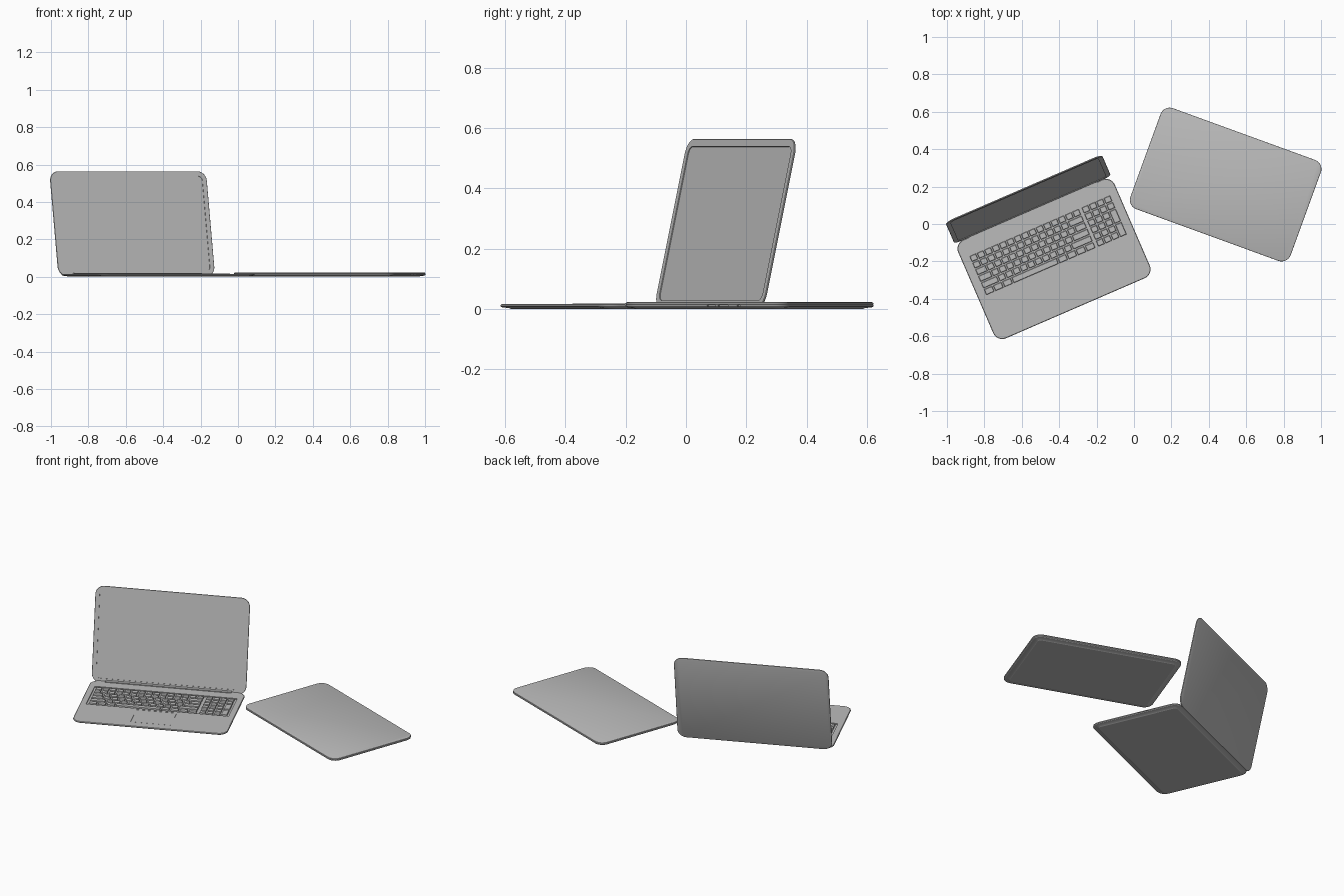
import bpy, bmesh
from math import radians, cos, sin, pi
from mathutils import Matrix, Vector

if "Cube" in bpy.data.objects:
    bpy.data.objects.remove(bpy.data.objects["Cube"])

W, D, R = 0.912, 0.574, 0.052      # case width, depth, corner radius
DECK = 0.016                       # height of the keyboard deck

grey = bpy.data.materials.new("plain grey")
grey.use_nodes = True
grey.diffuse_color = (0.5, 0.5, 0.5, 1)
grey.node_tree.nodes["Principled BSDF"].inputs["Base Color"].default_value = (0.5, 0.5, 0.5, 1)


def finish(name, bm, matrix, smooth=True):
    bmesh.ops.recalc_face_normals(bm, faces=bm.faces)
    mesh = bpy.data.meshes.new(name)
    bm.to_mesh(mesh)
    bm.free()
    mesh.transform(matrix)
    mesh.materials.append(grey)
    obj = bpy.data.objects.new(name, mesh)
    bpy.context.collection.objects.link(obj)
    if smooth:
        bpy.ops.object.select_all(action='DESELECT')
        obj.select_set(True)
        bpy.context.view_layer.objects.active = obj
        bpy.ops.object.shade_smooth_by_angle(angle=radians(25))
    return obj


def slab(name, rings, matrix, center=(0, 0)):
    """Skin a stack of rounded rectangles, each given as (inset, height)."""
    bm = bmesh.new()
    loops = []
    for inset, z in rings:
        r = max(R - inset, 0.008)
        loop = []
        for q, (sx, sy) in enumerate([(1, 1), (-1, 1), (-1, -1), (1, -1)]):
            cx = center[0] + sx * (W / 2 - inset - r)
            cy = center[1] + sy * (D / 2 - inset - r)
            for i in range(9):
                a = (q + i / 8) * pi / 2
                loop.append(bm.verts.new((cx + r * cos(a), cy + r * sin(a), z)))
        loops.append(loop)
    for a, b in zip(loops, loops[1:]):
        for i in range(len(a)):
            j = (i + 1) % len(a)
            bm.faces.new((a[i], a[j], b[j], b[i]))
    bm.faces.new(loops[0])
    bm.faces.new(loops[-1])
    return finish(name, bm, matrix)


def add_box(bm, x0, x1, y0, y1, z0, z1, taper=0.0):
    size = Vector((x1 - x0, y1 - y0, z1 - z0))
    mid = Vector((x0 + x1, y0 + y1, z0 + z1)) / 2
    verts = bmesh.ops.create_cube(bm, size=1)["verts"]
    for v in verts:
        top = v.co.z > 0
        v.co = Vector(c * s for c, s in zip(v.co, size))
        if top:
            v.co.x -= taper if v.co.x > 0 else -taper
            v.co.y -= taper if v.co.y > 0 else -taper
        v.co += mid


def box(name, matrix, *bounds):
    bm = bmesh.new()
    add_box(bm, *bounds)
    return finish(name, bm, matrix, False)


def cut(target, name, matrix, *bounds):
    cutter = box(name, matrix, *bounds)
    cutter.hide_render = True
    cutter.hide_viewport = True
    cutter.display_type = 'WIRE'
    mod = target.modifiers.new(name, 'BOOLEAN')
    mod.operation = 'DIFFERENCE'
    mod.solver = 'EXACT'
    mod.object = cutter


def make_base(prefix, place):
    base = slab(prefix + "_base", [(0.034, 0), (0.028, 0.003), (0.004, 0.006), (0, 0.009),
                                   (0, 0.0135), (0.003, DECK)], place)
    # ports along the side
    for i, (y0, y1) in enumerate([(0.016, 0.045), (0.055, 0.09), (0.122, 0.132)]):
        cut(base, f"{prefix}_port_cutter_{i}", place, W / 2 - 0.012, W / 2 + 0.01, y0, y1, 0.009, 0.0125)
    return base


def make_lid(prefix, place, angle, y, z):
    pose = place @ Matrix.Translation((0, y, z)) @ Matrix.Rotation(radians(angle), 4, 'X')
    # the screen is a shallow recess inside the bezel
    slab(prefix + "_lid", [(0.005, 0), (0.001, 0.0015), (0, 0.003), (0, 0.0055), (0.0015, 0.007),
                           (0.026, 0.007), (0.026, 0.004)], pose, (0, D / 2))


def make_keyboard(prefix, place):
    x0, x1, y0, y1 = -0.412, 0.412, -0.036, 0.196
    unit, row = (x1 - x0) / 19.25, (y1 - y0) / 6
    # key widths of the main block, back row first
    rows = [[1] * 15, [1] * 13 + [2], [1.5] + [1] * 12 + [1.5], [1.75] + [1] * 11 + [2.25],
            [2.25] + [1] * 10 + [2.75], [1.25] * 3 + [6.25] + [1.25] * 4]
    gap = 0.0035
    bm = bmesh.new()

    def key(u, v, w, h=1):
        left, back = x0 + u * unit, y1 - v * row
        add_box(bm, left + gap, left + w * unit - gap, back - h * row + gap, back - gap,
                0.0095, 0.0175, 0.0025)

    for v, widths in enumerate(rows):
        u = 0
        for w in widths:
            key(u, v, w)
            u += w
    # number pad with two tall keys on its outer column
    for v in range(6):
        for c in range(3):
            key(15.25 + c, v, 1)
    for v, h in [(0, 1), (1, 1), (2, 2), (4, 2)]:
        key(18.25, v, 1, h)
    finish(prefix + "_keys", bm, place, False)


# open laptop
place = Matrix.Translation((-0.4275, -0.187, 0)) @ Matrix.Rotation(radians(23.4), 4, 'Z')
base = make_base("open", place)
cut(base, "keyboard_well_cutter", place, -0.42, 0.42, -0.043, 0.203, 0.010, 0.03)
cut(base, "trackpad_cutter", place, -0.12, 0.12, -0.232, -0.06, 0.0145, 0.03)
box("trackpad", place, -0.118, 0.118, -0.23, -0.062, 0.012, 0.0155)
make_keyboard("open", place)
box("hinge_bar", place, -0.372, 0.372, 0.268, 0.29, 0.010, 0.0205)
make_lid("open", place, 77.7, 0.291, 0.002)

# closed laptop
place = Matrix.Translation((0.49, 0.211, 0)) @ Matrix.Rotation(radians(-20), 4, 'Z')
make_base("closed", place)
make_lid("closed", place, 180, D / 2, 0.0225)
